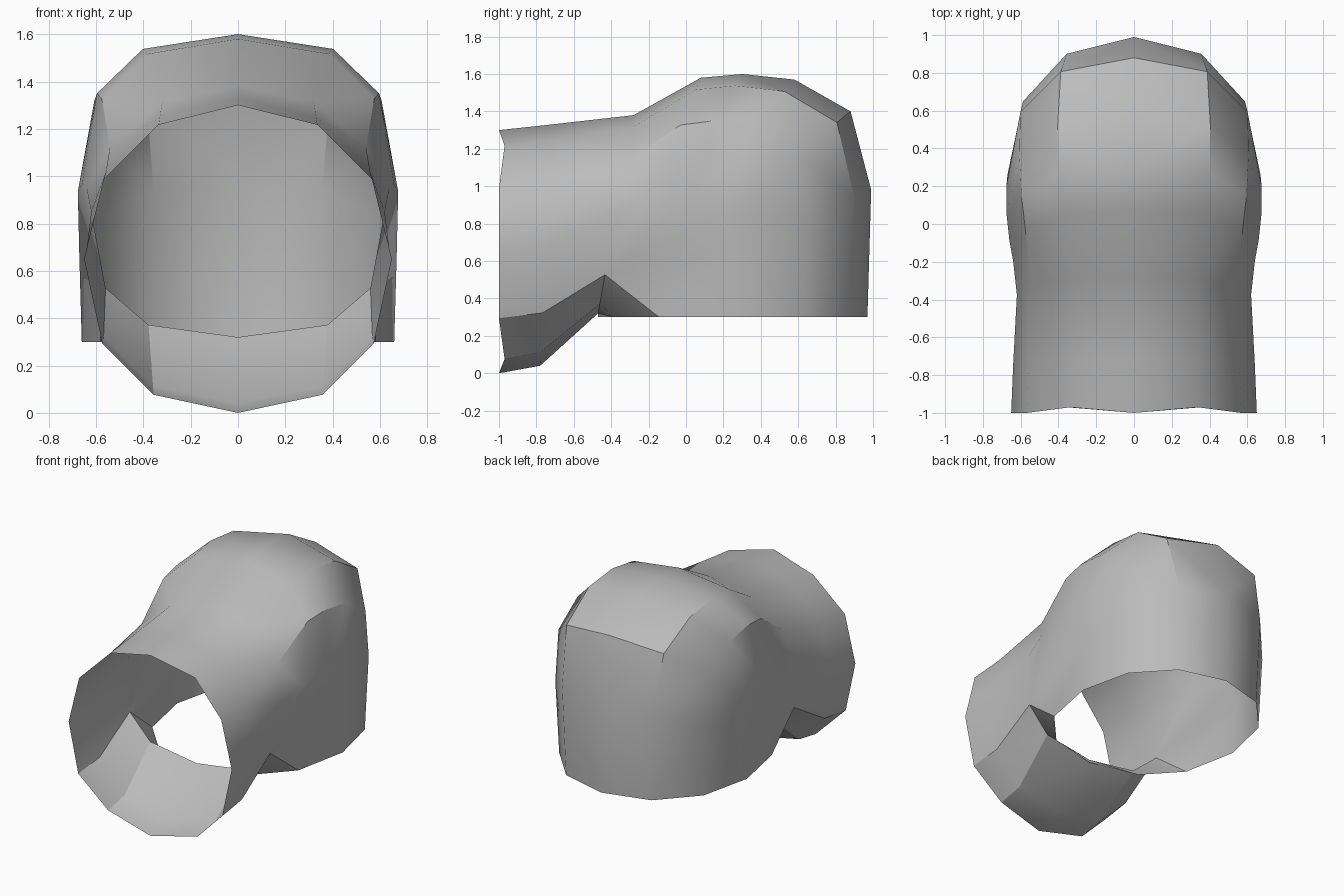
import bpy
import bmesh
from math import cos, sin, pi, radians
from mathutils import Vector

cube = bpy.data.objects.get("Cube")
if cube:
    bpy.data.objects.remove(cube, do_unlink=True)

SIDES = 12
CREST = range(4, 9)  # ring points along the inner corner of the bend

# Single grey material
grey = bpy.data.materials.new("plain grey")
grey.use_nodes = True
color = (0.5, 0.5, 0.5, 1)
grey.diffuse_color = color
grey.node_tree.nodes["Principled BSDF"].inputs["Base Color"].default_value = color

# Sections: outer point (y, z), inner point (y, z), half width,
# squareness of the outer half, squareness of the inner half
corner = (-0.47, 0.32)
front_sections = [
    ((-0.99, 1.30), (-0.97, 0.00), 0.65, 2.1, 2.3),
    ((-0.72, 1.33), (-0.78, 0.04), 0.64, 2.1, 2.4),
    ((-0.28, 1.38), corner, 0.62, 2.1, 2.8),
]
bend_sections = [
    ((0.08, 1.58), corner, 0.64, 2.7, 2.8),
    ((0.30, 1.60), corner, 0.66, 2.8, 2.8),
    ((0.58, 1.57), corner, 0.675, 2.7, 2.8),
    ((0.88, 1.40), corner, 0.675, 2.5, 2.8),
    ((0.99, 0.98), corner, 0.67, 2.2, 2.8),
]
bottom_section = ((0.97, 0.30), (-0.47, 0.30), 0.66, 2.1, 2.3)


def rounded(value, power):
    """Squared-off circle coordinate."""
    return abs(value) ** (2 / power) * (1 if value >= 0 else -1)


def add_ring(bm, section, crest=None):
    """One cross-section; it can share the inner corner of another ring."""
    outer, inner, width, outer_power, inner_power = section
    top, low = Vector((0, *outer)), Vector((0, *inner))
    mid, arm = (top + low) / 2, (top - low) / 2
    ring = []
    for i in range(SIDES):
        if crest and i in CREST:
            ring.append(crest[i])
            continue
        a = 2 * pi * i / SIDES
        power = outer_power if cos(a) > 0 else inner_power
        side = Vector((width * rounded(sin(a), power), 0, 0))
        ring.append(bm.verts.new(mid + arm * rounded(cos(a), power) + side))
    return ring


# Front tube, then the bend fanning around the inner corner, then the bottom
bm = bmesh.new()
rings = [add_ring(bm, s) for s in front_sections]
miter = rings[-1]
rings += [add_ring(bm, s, miter) for s in bend_sections]
rings.append(add_ring(bm, bottom_section))

# Skin between neighbouring rings
for a, b in zip(rings, rings[1:]):
    for i in range(SIDES):
        j = (i + 1) % SIDES
        verts = list(dict.fromkeys((a[i], a[j], b[j], b[i])))
        if len(verts) > 2:
            bm.faces.new(verts)

# Slightly wavy front lip
for i, v in enumerate(rings[0]):
    v.co.y = -0.97 if i % 6 in (1, 5) else -1.0

bmesh.ops.recalc_face_normals(bm, faces=bm.faces)
bmesh.ops.triangulate(bm, faces=bm.faces)
mesh = bpy.data.meshes.new("elbow_pipe")
bm.to_mesh(mesh)
bm.free()
mesh.materials.append(grey)
pipe = bpy.data.objects.new("elbow_pipe", mesh)
bpy.context.collection.objects.link(pipe)

bpy.ops.object.select_all(action="DESELECT")
pipe.select_set(True)
bpy.context.view_layer.objects.active = pipe
bpy.ops.object.shade_smooth_by_angle(angle=radians(32))
